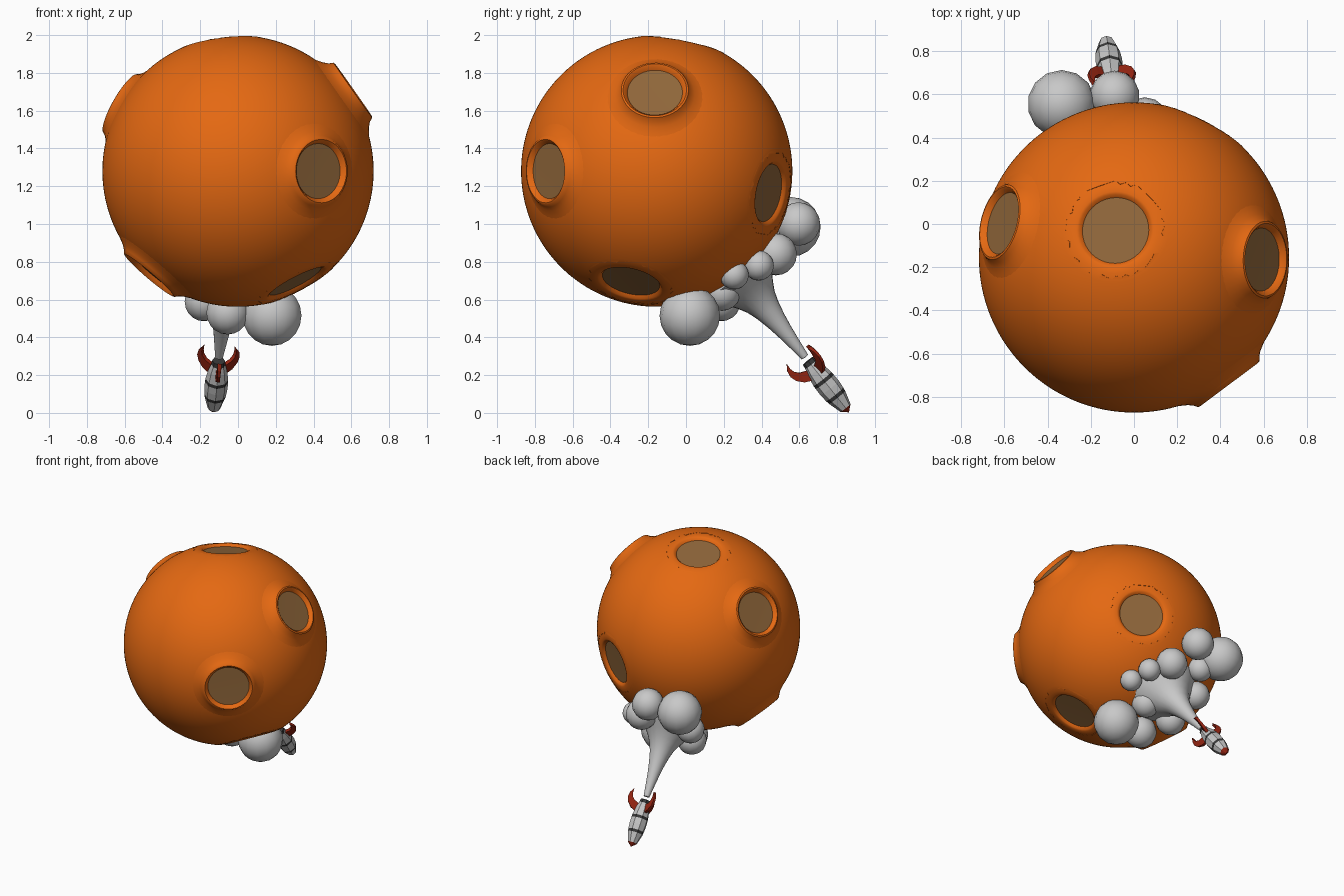
import bpy, bmesh, math
from mathutils import Vector, Matrix

if "Cube" in bpy.data.objects:
    bpy.data.objects.remove(bpy.data.objects["Cube"])

CENTER = Vector((0, -0.155, 1.28))
R = 0.718


def material(name, col):
    m = bpy.data.materials.new(name)
    m.diffuse_color = (*col, 1)
    m.use_nodes = True
    m.node_tree.nodes["Principled BSDF"].inputs["Base Color"].default_value = m.diffuse_color
    return m


ORANGE = material("planet orange", (0.78, 0.14, 0.006))
BROWN = material("crater brown", (0.28, 0.135, 0.043))
SMOKE = material("smoke grey", (0.58, 0.58, 0.58))
METAL = material("rocket grey", (0.55, 0.55, 0.55))
DARK = material("stripe dark grey", (0.04, 0.04, 0.04))
RED = material("rocket red", (0.30, 0.018, 0.006))


def finish(bm, name, mats, angle=None):
    """Turn a bmesh into an object; angle gives smooth shading with sharp edges."""
    me = bpy.data.meshes.new(name)
    bm.to_mesh(me)
    bm.free()
    for m in mats:
        me.materials.append(m)
    if angle is not None:
        me.polygons.foreach_set("use_smooth", [True] * len(me.polygons))
        me.set_sharp_from_angle(angle=math.radians(angle))
    ob = bpy.data.objects.new(name, me)
    bpy.context.collection.objects.link(ob)
    return ob


def frame(direction, ref=None):
    """Matrix at the planet centre whose z axis follows direction."""
    z = Vector(direction).normalized()
    x = Vector(ref) if ref else z.orthogonal()
    x = (x - z * x.dot(z)).normalized()
    y = z.cross(x)
    return Matrix.Translation(CENTER) @ Matrix((x, y, z)).transposed().to_4x4()


def lathe(name, profile, sides, mats, mat, angle=None):
    """Spin (radius, height, material index of the next band) around local z."""
    bm = bmesh.new()
    rings = []
    for r, h, _ in profile:
        rings.append([bm.verts.new(mat @ Vector((r * math.cos(2 * math.pi * i / sides),
                                                 r * math.sin(2 * math.pi * i / sides), h)))
                      for i in range(sides)])
    for (a, b), (_, _, k) in zip(zip(rings, rings[1:]), profile):
        for i in range(sides):
            j = (i + 1) % sides
            bm.faces.new((a[i], a[j], b[j], b[i])).material_index = k
    bmesh.ops.remove_doubles(bm, verts=bm.verts, dist=1e-5)
    return finish(bm, name, mats, angle)


# Craters: direction from the planet centre, raised rim or sunken, extra lift
craters = [
    ("front", (0.43, -0.575, 0.0), True, 0.0),
    ("upper_right", (0.61, -0.01, 0.43), True, 0.012),
    ("upper_left", (-0.627, 0.165, 0.36), True, 0.004),
    ("lower_left", (-0.46, -0.07, -0.54), True, -0.006),
    ("top", (-0.085, 0.125, 0.65), False, 0.0),
    ("lower_right", (0.30, -0.135, -0.575), False, 0.0),
    ("rear", (0.295, 0.585, -0.115), False, 0.0),
]


def on_sphere(r, lift=0.0):
    return math.sqrt(R * R - r * r) + lift


for name, d, raised, lift in craters:
    if raised:
        prof = [(0.27, on_sphere(0.27, -0.003), 0), (0.24, on_sphere(0.24, 0.002), 0),
                (0.21, on_sphere(0.21, 0.010 + lift / 3), 0),
                (0.19, on_sphere(0.19, 0.022 + lift / 2), 0),
                (0.178, 0.732 + lift, 0), (0.168, 0.735 + lift, 0),
                (0.158, 0.727 + lift, 0), (0.146, 0.708 + lift, 1), (0, 0.706 + lift, 1)]
    else:
        prof = [(0.27, on_sphere(0.27, -0.002), 0), (0.24, on_sphere(0.24, 0.001), 0),
                (0.205, on_sphere(0.205, -0.004), 0), (0.18, 0.687, 0),
                (0.168, 0.683, 0), (0.155, 0.668, 1), (0, 0.666, 1)]
    lathe("crater_" + name, prof, 40, [ORANGE, BROWN], frame(d), 40)

# Planet: round ball, pushed in beneath each crater
bm = bmesh.new()
bmesh.ops.create_icosphere(bm, subdivisions=6, radius=R)
dirs = [Vector(c[1]).normalized() for c in craters]
for v in bm.verts:
    for d in dirs:
        if v.co.dot(d) > 0 and v.co.cross(d).length < 0.215:
            v.co *= 0.62 / R
            break
bmesh.ops.translate(bm, verts=bm.verts, vec=CENTER)
finish(bm, "planet", [ORANGE], 60)

# Rocket axis runs straight out from the planet centre
TIP = Vector((-0.13, 0.863, 0.003))
AXIS = TIP - CENTER
L = AXIS.length
ROCKET = frame(AXIS, (0, -1, -1))   # local x points to the underside fin

# Rocket body, from nozzle to nose
body = [(0, 0.350, 1), (0.034, 0.350, 1), (0.038, 0.325, 0), (0.050, 0.285, 0),
        (0.060, 0.227, 1), (0.061, 0.207, 0), (0.062, 0.165, 0), (0.058, 0.122, 1),
        (0.055, 0.102, 0), (0.034, 0.030, 2), (0, 0, 2)]
lathe("rocket_body", [(r, L - s, k) for r, s, k in body], 8, [METAL, DARK, RED], ROCKET)

# Three curved fins: (radius, distance from the nose)
outline = [(0.040, 0.25), (0.085, 0.272), (0.115, 0.305), (0.126, 0.34), (0.120, 0.375),
           (0.098, 0.408), (0.100, 0.375), (0.094, 0.35), (0.075, 0.328), (0.035, 0.312)]
for n in range(3):
    m = ROCKET @ Matrix.Rotation(n * 2 * math.pi / 3, 4, 'Z')
    bm = bmesh.new()
    a, b = [[bm.verts.new(m @ Vector((r, side * (0.011 if r < 0.11 else 0.008), L - s)))
             for r, s in outline] for side in (-1, 1)]
    c = len(outline)
    for i in range(c // 2 - 1):     # strips across the crescent, both cheeks
        bm.faces.new((a[i], a[i + 1], a[c - 2 - i], a[c - 1 - i]))
        bm.faces.new((b[c - 1 - i], b[c - 2 - i], b[i + 1], b[i]))
    for i in range(c):
        j = (i + 1) % c
        bm.faces.new((a[j], a[i], b[i], b[j]))
    bmesh.ops.recalc_face_normals(bm, faces=bm.faces)
    finish(bm, f"rocket_fin_{n + 1}", [RED])

# Exhaust trail flaring toward the planet
trail = [(0.24, 0.95), (0.20, 0.90), (0.155, 0.85), (0.12, 0.80), (0.092, 0.75),
         (0.072, 0.69), (0.056, 0.62), (0.044, 0.55), (0.033, 0.47), (0.021, 0.376), (0, 0.372)]
lathe("exhaust_trail", [(r, L - s, 0) for r, s in trail], 20, [SMOKE], ROCKET, 50)

# Smoke puffs around the launch spot: offset from planet centre, radius
puffs = [((0.18, 0.175, -0.765), 0.16), ((-0.335, 0.71, -0.295), 0.158),
         ((-0.09, 0.75, -0.28), 0.115), ((0.05, 0.63, -0.44), 0.112),
         ((0.18, 0.54, -0.50), 0.08), ((0.24, 0.41, -0.55), 0.077),
         ((0.05, 0.345, -0.64), 0.10), ((-0.055, 0.16, -0.75), 0.115),
         ((-0.18, 0.34, -0.69), 0.105), ((-0.28, 0.50, -0.52), 0.10),
         ((-0.22, 0.62, -0.38), 0.09)]
for n, (off, r) in enumerate(puffs):
    bm = bmesh.new()
    bmesh.ops.create_uvsphere(bm, u_segments=14, v_segments=10, radius=r)
    bmesh.ops.translate(bm, verts=bm.verts, vec=CENTER + Vector(off))
    finish(bm, f"smoke_puff_{n + 1}", [SMOKE], 60)
